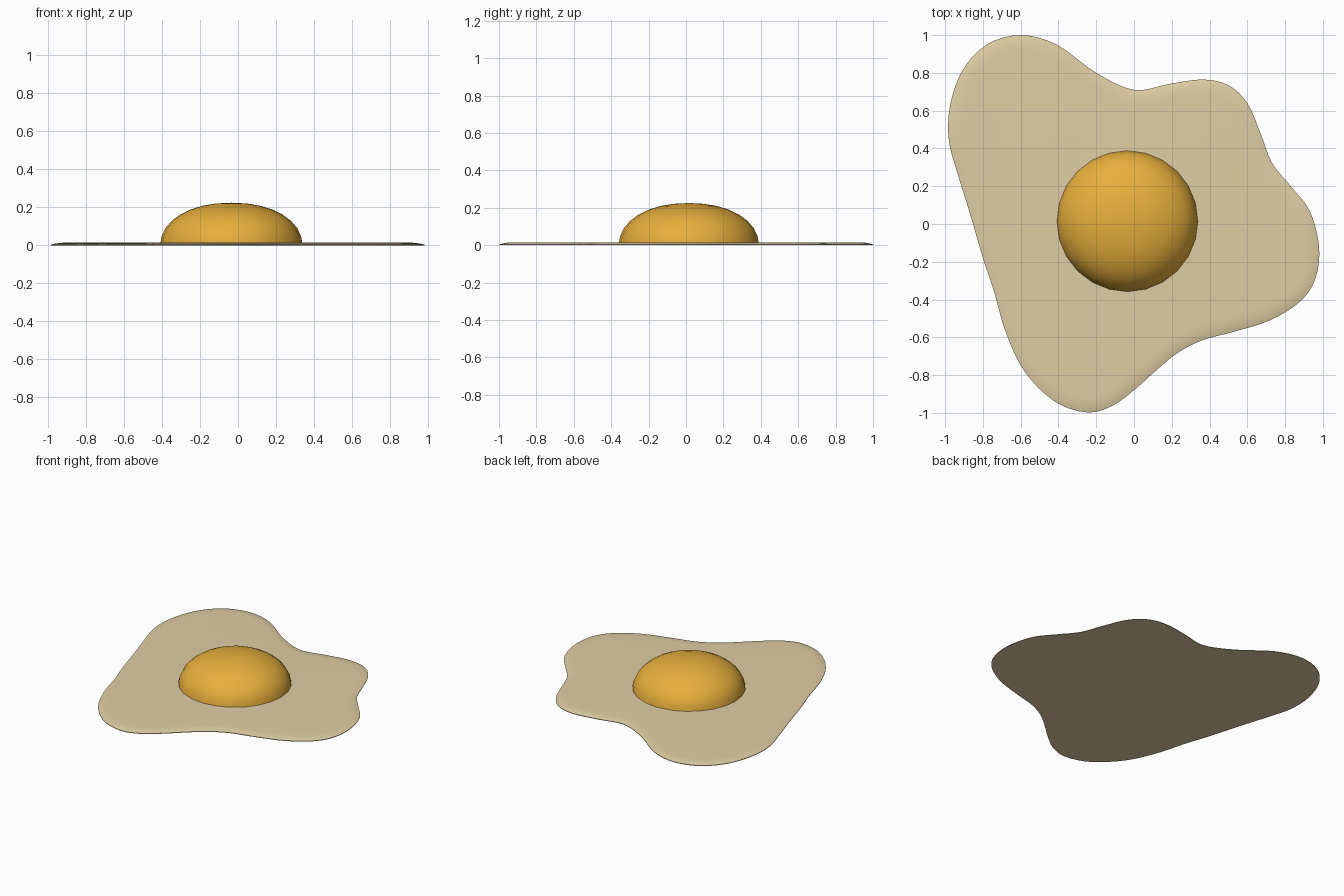
import bpy, bmesh, math
from mathutils import Vector

if "Cube" in bpy.data.objects:
    bpy.data.objects.remove(bpy.data.objects["Cube"])


def material(name, rgb):
    m = bpy.data.materials.new(name)
    m.diffuse_color = (*rgb, 1)
    m.use_nodes = True
    m.node_tree.nodes["Principled BSDF"].inputs["Base Color"].default_value = m.diffuse_color
    return m


def finish(bm, name, mat, angle):
    bmesh.ops.recalc_face_normals(bm, faces=bm.faces)
    me = bpy.data.meshes.new(name)
    bm.to_mesh(me)
    bm.free()
    ob = bpy.data.objects.new(name, me)
    bpy.context.collection.objects.link(ob)
    me.materials.append(mat)
    bpy.ops.object.select_all(action='DESELECT')
    ob.select_set(True)
    bpy.context.view_layer.objects.active = ob
    bpy.ops.object.shade_smooth_by_angle(angle=math.radians(angle))
    return ob


def bridge(bm, rings):
    for a, b in zip(rings, rings[1:]):
        n = len(a)
        for i in range(n):
            bm.faces.new((a[i], a[(i + 1) % n], b[(i + 1) % n], b[i]))


def smooth_loop(pts, steps):
    """Closed Catmull-Rom curve through the points."""
    out, n = [], len(pts)
    for i in range(n):
        p0, p1, p2, p3 = (Vector(pts[(i + k) % n]) for k in (-1, 0, 1, 2))
        for s in range(steps):
            t = s / steps
            out.append(0.5 * (2 * p1 + (p2 - p0) * t + (2 * p0 - 5 * p1 + 4 * p2 - p3) * t * t
                              + (3 * p1 - p0 - 3 * p2 + p3) * t ** 3))
    return out


# Egg white: wavy outline, thin slab with a softly rounded rim
outline = [(-0.60, 1.0), (-0.41, 0.95), (-0.2, 0.80), (0.0, 0.71), (0.18, 0.74), (0.36, 0.765),
           (0.50, 0.735), (0.60, 0.64), (0.67, 0.48), (0.73, 0.325), (0.83, 0.20), (0.93, 0.07),
           (0.98, -0.12), (0.96, -0.29), (0.88, -0.41), (0.72, -0.51), (0.53, -0.57),
           (0.35, -0.62), (0.2, -0.705), (0.0, -0.88), (-0.12, -0.965), (-0.25, -0.997),
           (-0.42, -0.94), (-0.58, -0.78), (-0.68, -0.57), (-0.74, -0.36), (-0.80, -0.18),
           (-0.87, 0.06), (-0.935, 0.27), (-0.98, 0.44), (-0.975, 0.62), (-0.91, 0.81), (-0.78, 0.95)]
loop = smooth_loop(outline, 4)
n = len(loop)
inward = []
for i in range(n):
    d = (loop[(i + 1) % n] - loop[i - 1]).normalized()
    inward.append(Vector((d.y, -d.x)))     # outline runs clockwise
bm = bmesh.new()
rings = []
for off, z in [(0, 0), (0, 0.004), (0.02, 0.0095), (0.045, 0.0135), (0.075, 0.015)]:
    rings.append([bm.verts.new((*(p + q * off), z)) for p, q in zip(loop, inward)])
bridge(bm, rings)
bm.faces.new(rings[0])
bm.faces.new(rings[-1])
finish(bm, "egg_white", material("cream white", (0.74, 0.61, 0.37)), 50)

# Yolk: flattened dome resting on the white
bm = bmesh.new()
sides, levels, radius, height = 24, 8, 0.374, 0.225
rings = []
for k in range(levels):
    a = math.radians(90) * k / levels
    r = radius * math.cos(a) ** 0.93
    z = max(0.01, height * math.sin(a) ** 0.95)
    rings.append([bm.verts.new((-0.035 + r * math.cos(2 * math.pi * i / sides),
                                0.015 + r * math.sin(2 * math.pi * i / sides), z))
                  for i in range(sides)])
bridge(bm, rings)
top = bm.verts.new((-0.035, 0.015, height))
for i in range(sides):
    bm.faces.new((rings[-1][i], rings[-1][(i + 1) % sides], top))
bm.faces.new(rings[0])
finish(bm, "yolk", material("yolk orange", (0.80, 0.43, 0.045)), 50)
